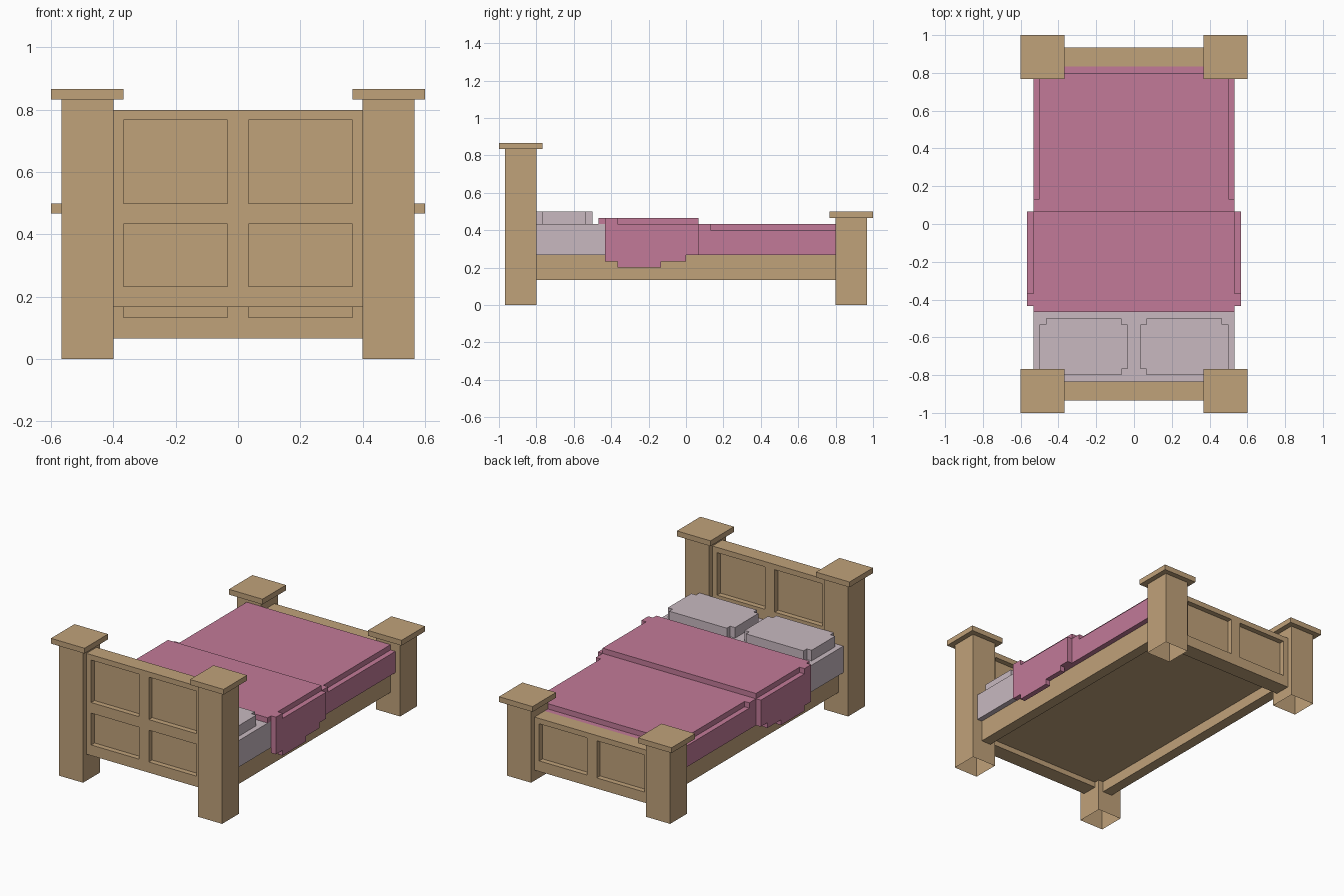
import bpy
import bmesh
from mathutils import Vector

U = 1 / 30  # one block of the model's grid

cube = bpy.data.objects.get("Cube")
if cube:
    bpy.data.objects.remove(cube)


def material(name, rgb):
    mat = bpy.data.materials.new(name)
    mat.use_nodes = True
    colour = (*rgb, 1)
    mat.diffuse_color = colour
    bsdf = mat.node_tree.nodes["Principled BSDF"]
    bsdf.inputs["Base Color"].default_value = colour
    bsdf.inputs["Roughness"].default_value = 0.8
    return mat


WOOD = material("oak wood", (0.53, 0.36, 0.195))
PINK = material("pink blanket", (0.54, 0.195, 0.315))
LINEN = material("pale linen", (0.58, 0.485, 0.53))


def finish(name, bm, mat, mirror=False):
    bmesh.ops.recalc_face_normals(bm, faces=bm.faces)
    mesh = bpy.data.meshes.new(name)
    bm.to_mesh(mesh)
    bm.free()
    mesh.materials.append(mat)
    obj = bpy.data.objects.new(name, mesh)
    bpy.context.collection.objects.link(obj)
    if mirror:
        mod = obj.modifiers.new("Mirror", "MIRROR")
        mod.use_mirror_merge = False
    return obj


def add_box(bm, x, y, z):
    """Box from (low, high) block ranges."""
    made = bmesh.ops.create_cube(bm, size=1)["verts"]
    for v in made:
        v.co = Vector([(lo + (hi - lo) * (c + 0.5)) * U
                       for c, (lo, hi) in zip(v.co, (x, y, z))])
    return made


def boxes(name, mat, *ranges, mirror=False):
    bm = bmesh.new()
    for r in ranges:
        add_box(bm, *r)
    return finish(name, bm, mat, mirror)


def prism(name, mat, outline, direction, mirror=False):
    """Flat outline of block points pushed along a direction."""
    bm = bmesh.new()
    face = bm.faces.new([bm.verts.new(Vector(p) * U) for p in outline])
    ext = bmesh.ops.extrude_face_region(bm, geom=[face], use_keep_orig=True)
    moved = [g for g in ext["geom"] if isinstance(g, bmesh.types.BMVert)]
    bmesh.ops.translate(bm, verts=moved, vec=Vector(direction) * U)
    return finish(name, bm, mat, mirror)


# Corner posts, open underneath, with wide flat caps
def posts(name, y, height):
    bm = bmesh.new()
    made = add_box(bm, (12, 17), y, (0, height))
    base = [f for f in bm.faces if all(v.co.z < 0.001 for v in f.verts)]
    bmesh.ops.delete(bm, geom=base, context="FACES_ONLY")
    finish(name, bm, WOOD, True)
    boxes(name + "_caps", WOOD,
          ((11, 18), (y[0] - 1, y[1] + 1), (height, height + 1)), mirror=True)


posts("head_posts", (-29, -24), 25)
posts("foot_posts", (24, 29), 14)


# End boards: a thin core panel framed by stiles and rails on both sides
def end_board(name, y, rails):
    low, high = rails[0][0], rails[-1][1]
    bm = bmesh.new()
    add_box(bm, (-12, 12), (y[0] + 1, y[1] - 1), (low, high))
    for z in rails:
        add_box(bm, (-12, 12), y, z)
    for below, above in zip(rails, rails[1:]):
        for x in ((-12, -11), (-1, 1), (11, 12)):
            add_box(bm, x, y, (below[1], above[0]))
    finish(name, bm, WOOD)


end_board("headboard", (-28, -25), [(5, 7), (13, 15), (23, 24)])
end_board("footboard", (25, 28), [(2, 4), (11, 12)])

# Bed frame
boxes("side_rails", WOOD, ((13, 15), (-24, 24), (4, 8)), mirror=True)
boxes("bed_base", WOOD, ((-13, 13), (-25, 25), (6, 8)))

# Mattress showing at the head end
boxes("mattress", LINEN,
      ((-16, 16), (-24, -13), (8, 13)),
      ((-12, 12), (-25, -24), (8, 13)))

# Pillows with notched corners
x0, x1, y0, y1 = 1, 15, -24, -15
pillow = [(x0 + 1, y0), (x1 - 1, y0), (x1 - 1, y0 + 1), (x1, y0 + 1),
          (x1, y1 - 1), (x1 - 1, y1 - 1), (x1 - 1, y1), (x0 + 1, y1),
          (x0 + 1, y1 - 1), (x0, y1 - 1), (x0, y0 + 1), (x0 + 1, y0 + 1)]
prism("pillows", LINEN, [(x, y, 13) for x, y in pillow], (0, 0, 2), True)

# Blanket with a stepped edge at the sides and foot
boxes("blanket", PINK,
      ((-16, 16), (2, 24), (8, 12)),
      ((-12, 12), (24, 25), (8, 12)),
      ((-16, 16), (2, 4), (12, 13)),
      ((-15, 15), (4, 24), (12, 13)))

# Folded-over throw and its hanging side flaps
boxes("throw", PINK,
      ((-16, 16), (-13, 2), (8, 14)),
      ((-16, 16), (-14, -13), (13, 14)))
flap = [(-13, 14), (-13, 7), (-11, 7), (-11, 6), (-4, 6), (-4, 7),
        (0, 7), (0, 8), (2, 8), (2, 13), (-11, 13), (-11, 14)]
prism("throw_flaps", PINK, [(16, y, z) for y, z in flap], (1, 0, 0), True)
